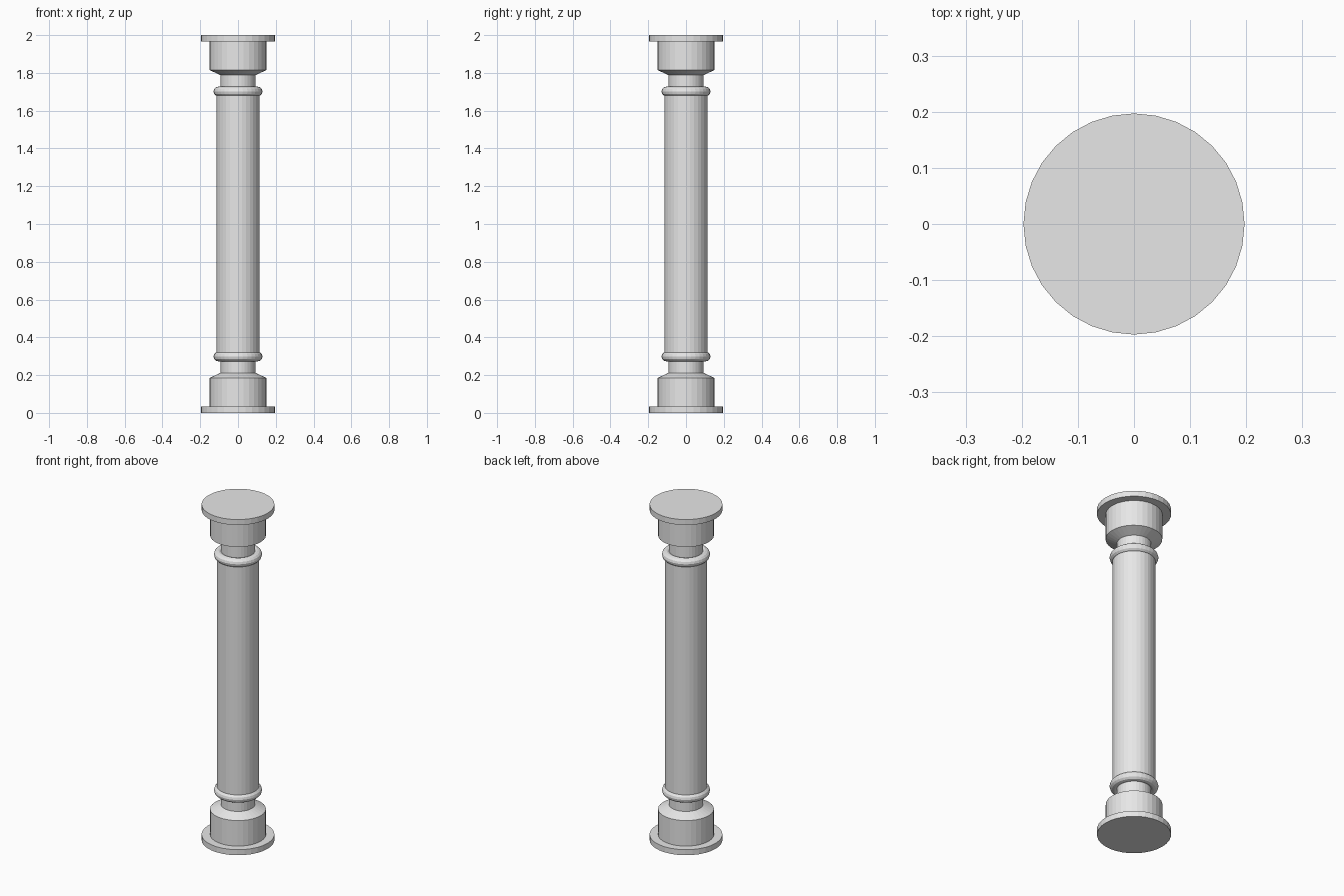
import bpy

cube = bpy.data.objects.get("Cube")
if cube:
    bpy.data.objects.remove(cube, do_unlink=True)

SIDES = 32
HEIGHT = 2.0

stone = bpy.data.materials.new("light_grey_stone")
stone.use_nodes = True
GREY = (0.8, 0.8, 0.8, 1.0)
stone.diffuse_color = GREY
stone.node_tree.nodes["Principled BSDF"].inputs["Base Color"].default_value = GREY


def finish(name):
    obj = bpy.context.object
    obj.name = name
    obj.data.materials.append(stone)
    return obj


def drum(name, r_low, r_high, z_low, z_high):
    """Straight or tapered round section between two heights."""
    bpy.ops.mesh.primitive_cone_add(
        vertices=SIDES, radius1=r_low, radius2=r_high,
        depth=z_high - z_low, location=(0, 0, (z_low + z_high) / 2))
    return finish(name)


def ring(name, z):
    """Rounded moulding at the end of the shaft."""
    bpy.ops.mesh.primitive_torus_add(
        major_segments=SIDES, minor_segments=12,
        major_radius=0.105, minor_radius=0.025, location=(0, 0, z))
    return finish(name)


def mirrored_drum(name, r_outer, r_inner, z_outer, z_inner):
    """The same section at the base and, upside down, at the capital."""
    drum("base_" + name, r_outer, r_inner, z_outer, z_inner)
    drum("capital_" + name, r_inner, r_outer, HEIGHT - z_inner, HEIGHT - z_outer)


# Base and capital, from the outer ends inwards
mirrored_drum("plate", 0.197, 0.197, 0.0, 0.033)
mirrored_drum("block", 0.151, 0.151, 0.033, 0.185)
mirrored_drum("taper", 0.151, 0.092, 0.185, 0.212)
mirrored_drum("neck", 0.092, 0.092, 0.212, 0.298)

# Rounded rings and the long shaft between them
RING_Z = 0.298
ring("base_ring", RING_Z)
ring("capital_ring", HEIGHT - RING_Z)
drum("shaft", 0.114, 0.114, RING_Z, HEIGHT - RING_Z)
